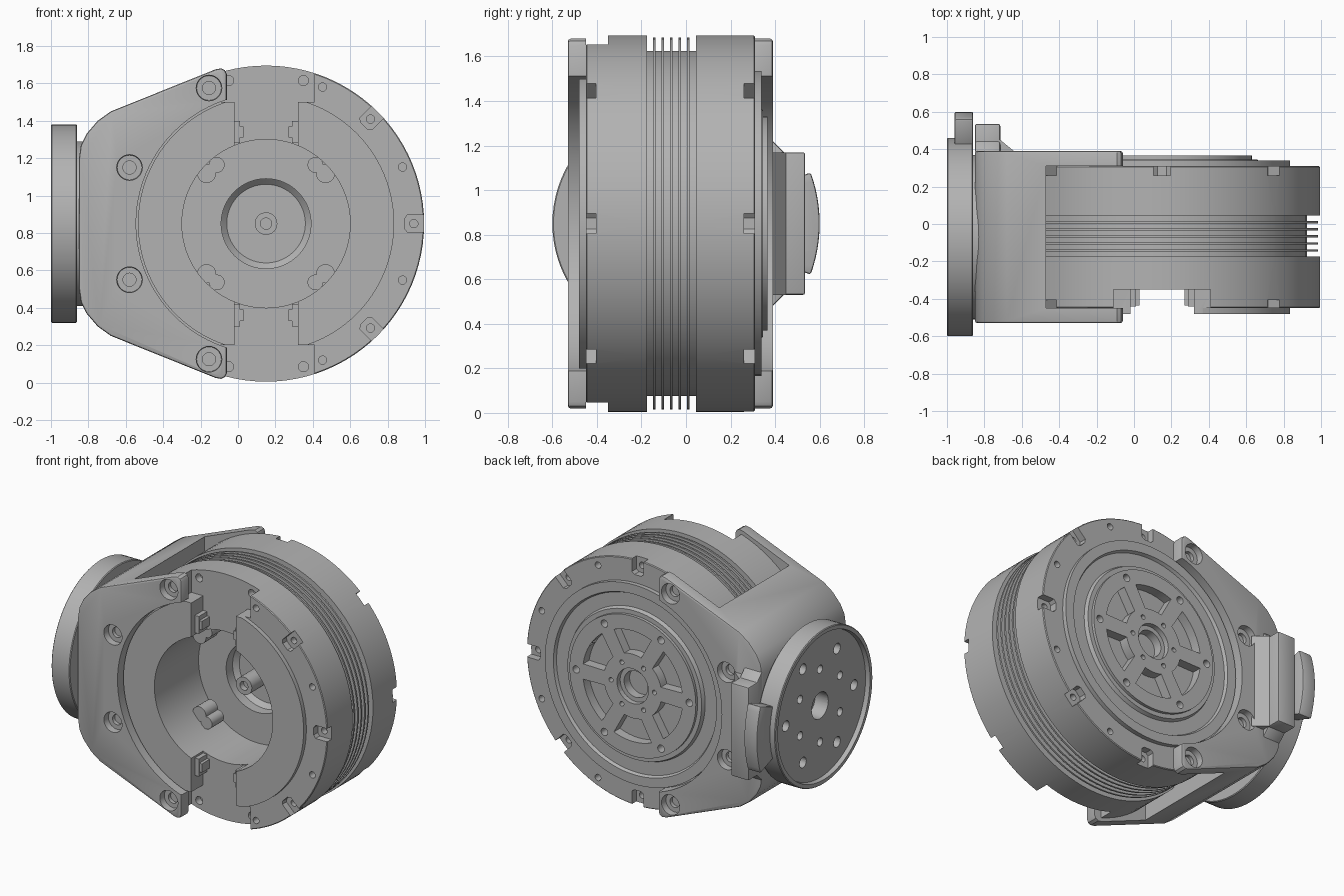
import bpy, bmesh
from math import sin, cos, pi, radians

cube = bpy.data.objects.get("Cube")
if cube:
    bpy.data.objects.remove(cube, do_unlink=True)

metal = bpy.data.materials.new("grey_metal")
metal.use_nodes = True
metal.diffuse_color = (0.45, 0.45, 0.45, 1)
metal.node_tree.nodes["Principled BSDF"].inputs["Base Color"].default_value = (0.45, 0.45, 0.45, 1)

CX, CZ = 0.15, 0.85      # drum axis
FY = -0.07               # flange axis
PLACE = {"x": lambda u, v, h: (h, u, v),
         "y": lambda u, v, h: (u, h, v),
         "z": lambda u, v, h: (u, v, h)}


def lathe(bm, pts, cu, cv, axis="y", n=24):
    """Closed solid of revolution from (radius, height) points."""
    rings = [[bm.verts.new(PLACE[axis](cu + r * cos(2 * pi * i / n), cv + r * sin(2 * pi * i / n), h))
              for i in range(n)] for r, h in pts]
    for a, b in zip(rings, rings[1:]):
        for i in range(n):
            j = (i + 1) % n
            bm.faces.new((a[i], a[j], b[j], b[i]))


def rod(bm, r, cu, cv, lo, hi, axis="y", n=20):
    lathe(bm, [(0, lo), (r, lo), (r, hi), (0, hi)], cu, cv, axis, n)


def prism(bm, pts, lo, hi, axis="y"):
    a, b = ([bm.verts.new(PLACE[axis](u, v, h)) for u, v in pts] for h in (lo, hi))
    bm.faces.new(a)
    bm.faces.new(b[::-1])
    for i in range(len(pts)):
        j = (i + 1) % len(pts)
        bm.faces.new((a[j], a[i], b[i], b[j]))


def rect(u0, u1, v0, v1):
    return [(u0, v0), (u1, v0), (u1, v1), (u0, v1)]


def sector(cu, cv, r0, r1, mid, half0, half1, steps=8):
    ts = [2 * i / steps - 1 for i in range(steps + 1)]
    arc = [(r0, mid + half0 * t) for t in ts] + [(r1, mid - half1 * t) for t in ts]
    return [(cu + r * cos(a), cv + r * sin(a)) for r, a in arc]


def polar(r, degrees):
    return CX + r * cos(radians(degrees)), CZ + r * sin(radians(degrees))


def make(name, bm):
    bmesh.ops.remove_doubles(bm, verts=bm.verts, dist=1e-5)
    bmesh.ops.recalc_face_normals(bm, faces=bm.faces)
    mesh = bpy.data.meshes.new(name)
    bm.to_mesh(mesh)
    bm.free()
    mesh.materials.append(metal)
    obj = bpy.data.objects.new(name, mesh)
    bpy.context.scene.collection.objects.link(obj)
    return obj


def apply(obj, mod):
    bpy.context.view_layer.objects.active = obj
    bpy.ops.object.modifier_apply(modifier=mod.name)


def cut(obj, bm):
    cutter = make("cutter", bm)
    cutter.hide_render = True
    mod = obj.modifiers.new("cut", "BOOLEAN")
    mod.operation, mod.solver, mod.object = "DIFFERENCE", "EXACT", cutter
    apply(obj, mod)
    bpy.data.objects.remove(cutter, do_unlink=True)


def soften(obj, width):
    mod = obj.modifiers.new("bevel", "BEVEL")
    mod.width, mod.segments, mod.limit_method = width, 2, "ANGLE"
    mod.angle_limit = radians(50)
    apply(obj, mod)


# Drum: hollow front with a centre stub, cooling fins, stepped back
R, GROOVE = 0.845, 0.775
profile = [(0, -0.11), (0.03, -0.11), (0.03, -0.15), (0.06, -0.15), (0.06, 0.1), (0.21, 0.1),
           (0.24, 0.07), (0.24, 0), (0.45, 0), (0.45, -0.48), (0.685, -0.48), (0.685, -0.45),
           (R - 0.005, -0.45), (R, -0.445), (R, -0.175), (GROOVE, -0.175)]
for i in range(5):
    y = -0.142 + 0.038 * i
    profile += [(GROOVE, y - 0.006), (R - 0.01, y - 0.006), (R - 0.01, y + 0.006), (GROOVE, y + 0.006)]
profile += [(GROOVE, 0.045), (R, 0.045), (R, 0.305), (R - 0.005, 0.31), (0.685, 0.31), (0.685, 0.34),
            (0.62, 0.34), (0.61, 0.32), (0.52, 0.32), (0.51, 0.345), (0.48, 0.345), (0.48, 0.365), (0, 0.365)]
bm = bmesh.new()
lathe(bm, profile, CX, CZ, n=96)
drum = make("drum", bm)

# Front slot, rim notches, back windows and back hub hole
bm = bmesh.new()
side = [(0.17, 0.65), (0.26, 0.65), (0.26, 0.9)]
quarter = [(CX + u, CZ + v) for u, v in side]
top = quarter + [(2 * CX - u, v) for u, v in quarter[::-1]]
prism(bm, top + [(u, 2 * CZ - v) for u, v in top[::-1]], -0.6, -0.35)
for k in range(8):
    a = k * pi / 4
    notch = [(0.74, -0.025), (0.755, -0.045), (0.9, -0.045), (0.9, 0.045), (0.755, 0.045), (0.74, 0.025)]
    pts = [(CX + r * cos(a) - t * sin(a), CZ + r * sin(a) + t * cos(a)) for r, t in notch]
    prism(bm, pts, 0.26, 0.33)
    if k not in (2, 6):
        prism(bm, pts, -0.47, -0.405)
for k in range(6):
    prism(bm, sector(CX, CZ, 0.22, 0.38, radians(30 + 60 * k), radians(17), radians(22)), 0.3, 0.4)
lathe(bm, [(0, 0.27), (0.09, 0.27), (0.09, 0.33), (0.12, 0.33), (0.12, 0.4), (0, 0.4)], CX, CZ, n=32)
cut(drum, bm)

# Bolt holes
bm = bmesh.new()
for k in range(16):
    u, v = polar(0.79, 22.5 * k)
    rod(bm, 0.022, u, v, -0.5, -0.36)
    rod(bm, 0.022, u, v, 0.22, 0.35)
for k in range(6):
    rod(bm, 0.025, *polar(0.43, 60 * k), 0.31, 0.4)
    rod(bm, 0.016, *polar(0.165, 60 * k), 0.33, 0.4)
for sx in (-1, 1):
    for sz in (-1, 1):
        rod(bm, 0.027, CX + 0.2 * sx, CZ + 0.765 * sz, -0.4, -0.3)
cut(drum, bm)

# Clips along the slot and lugs on the bore wall
clips, lugs = bmesh.new(), bmesh.new()
for sx in (-1, 1):
    for sz in (-1, 1):
        for u0, u1, v0, v1, front in ((0.12, 0.18, 0.46, 0.52, -0.435), (0.14, 0.2, 0.43, 0.55, -0.44)):
            us = sorted((CX + sx * u0, CX + sx * u1))
            vs = sorted((CZ + sz * v0, CZ + sz * v1))
            prism(clips, rect(*us, *vs), front, -0.34)
        for r, ang, size in ((0.415, 40, 0.05), (0.41, 50, 0.042)):
            a = radians(ang)
            rod(lugs, size, CX + sx * r * cos(a), CZ + sz * r * sin(a), -0.18, -0.05)
parts = [drum, make("slot_clips", clips), make("bore_lugs", lugs)]

# Forked bracket around the drum
half = [(-0.06, 0.80), (-0.07, 0.82), (-0.09, 0.83), (-0.12, 0.825), (-0.68, 0.60), (-0.75, 0.55),
        (-0.81, 0.48), (-0.84, 0.42), (-0.85, 0.35)]
bm = bmesh.new()
prism(bm, [(u, CZ + v) for u, v in half] + [(u, CZ - v) for u, v in half[::-1]], -0.53, 0.39)
bracket = make("bracket", bm)
soften(bracket, 0.012)
bm = bmesh.new()
prism(bm, rect(-0.47, 0.3, -0.2, 1.9), -0.45, 0.31)
cut(bracket, bm)
bm = bmesh.new()
rod(bm, 0.695, CX, CZ, -0.7, -0.45, n=96)
rod(bm, 0.695, CX, CZ, 0.31, 0.6, n=96)
cut(bracket, bm)

# Counterbored screw holes on both plates
bm = bmesh.new()
for u, v in ((-0.155, 0.725), (-0.58, 0.3)):
    for sz in (-1, 1):
        for face, d in ((-0.53, 1), (0.39, -1)):
            steps = [(0, -0.02), (0.07, -0.02), (0.066, 0.045), (0.035, 0.045), (0.035, 0.07), (0, 0.07)]
            lathe(bm, [(r, face + d * h) for r, h in steps], u, CZ + sz * v, n=28)
cut(bracket, bm)
parts.append(bracket)

# Stop block on the back of the bracket
bm = bmesh.new()
prism(bm, [(0.38, 0.47), (0.44, 0.53), (0.535, 0.53), (0.535, 1.17), (0.44, 1.17), (0.38, 1.23)],
          -0.85, -0.715, "x")
block = make("stop_block", bm)
soften(block, 0.01)
bm = bmesh.new()
prism(bm, [(-0.73, 0.38), (-0.63, 0.38), (-0.715, 0.45), (-0.73, 0.45)], 0.53, 1.17, "z")
parts += [block, make("stop_block_slope", bm)]

# Round side flange with dished face and holes
bm = bmesh.new()
lathe(bm, [(0, -0.97), (0.495, -0.97), (0.5, -1), (0.525, -1), (0.53, -0.995), (0.53, -0.865),
           (0.525, -0.86), (0.44, -0.86), (0.44, -0.8), (0, -0.8)], FY, CZ, "x", 80)
flange = make("side_flange", bm)
bm = bmesh.new()
rod(bm, 0.09, FY, CZ, -1.1, -0.87, "x", 32)
for k in range(6):
    for r, ang, size in ((0.37, 60 * k, 0.036), (0.25, 60 * k + 30, 0.028)):
        a = radians(ang)
        rod(bm, size, FY + r * cos(a), CZ + r * sin(a), -1.1, -0.89, "x")
cut(flange, bm)
parts.append(flange)

# Curved stop tab on the flange rim
bm = bmesh.new()
prism(bm, sector(FY, CZ, 0.51, 0.67, 0, radians(20), radians(20), 12), -0.96, -0.86, "x")
tab = make("flange_stop_tab", bm)
soften(tab, 0.01)
parts.append(tab)

# Smooth round surfaces, keep edges sharp
bpy.ops.object.select_all(action="DESELECT")
for part in parts:
    part.select_set(True)
bpy.context.view_layer.objects.active = drum
bpy.ops.object.shade_smooth_by_angle(angle=radians(30))
